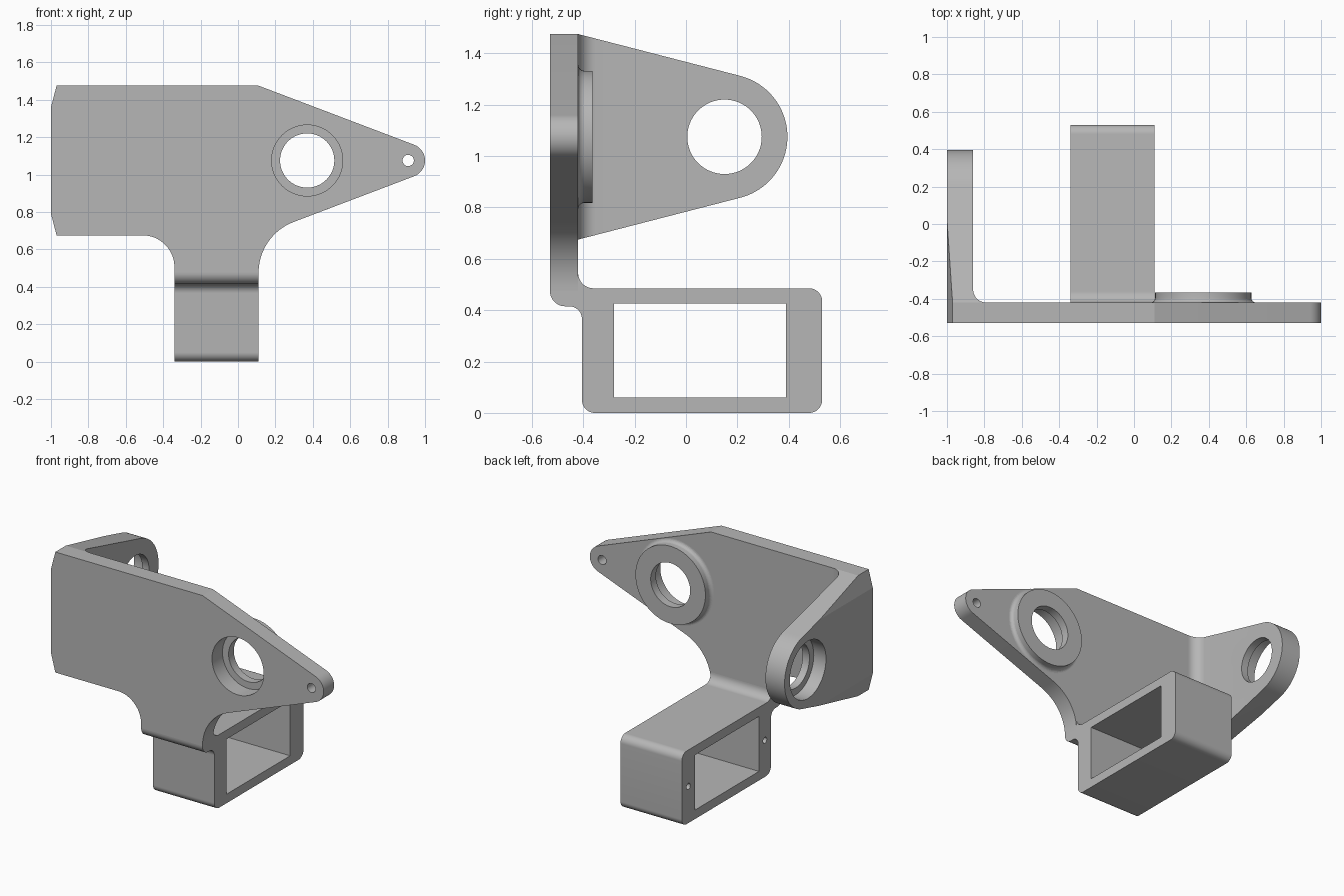
import bpy, bmesh
from math import sin, cos, radians, tau
from mathutils import Vector

default = bpy.data.objects.get("Cube")
if default:
    bpy.data.objects.remove(default, do_unlink=True)

grey = bpy.data.materials.new("plain_grey")
grey.use_nodes = True
grey.diffuse_color = (0.47, 0.47, 0.47, 1)
grey.node_tree.nodes["Principled BSDF"].inputs["Base Color"].default_value = (0.47, 0.47, 0.47, 1)


def arc(cx, cy, r, start, end, steps=12):
    angles = [radians(start + (end - start) * i / steps) for i in range(steps + 1)]
    return [(cx + r * cos(a), cy + r * sin(a)) for a in angles]


def circle(cx, cy, r):
    return arc(cx, cy, r, 0, 360, 64)[:-1]


def finish(name, bm):
    bmesh.ops.remove_doubles(bm, verts=bm.verts, dist=0.0001)
    bmesh.ops.recalc_face_normals(bm, faces=bm.faces)
    mesh = bpy.data.meshes.new(name)
    bm.to_mesh(mesh)
    bm.free()
    mesh.materials.append(grey)
    obj = bpy.data.objects.new(name, mesh)
    bpy.context.collection.objects.link(obj)
    return obj


def prism(name, axis, points, lo, hi):
    """Extrude a closed outline along one axis."""
    place = {"x": lambda a, b: (lo, a, b),
             "y": lambda a, b: (a, lo, b),
             "z": lambda a, b: (a, b, lo)}[axis]
    shift = Vector([(hi - lo) * (axis == k) for k in "xyz"])
    bm = bmesh.new()
    face = bm.faces.new([bm.verts.new(place(*p)) for p in points])
    grown = bmesh.ops.extrude_face_region(bm, geom=[face], use_keep_orig=True)
    moved = [v for v in grown["geom"] if isinstance(v, bmesh.types.BMVert)]
    bmesh.ops.translate(bm, verts=moved, vec=shift)
    return finish(name, bm)


def combine(obj, tool, operation="DIFFERENCE"):
    """Apply a boolean and discard the tool."""
    tool.hide_render = True
    mod = obj.modifiers.new("shape", "BOOLEAN")
    mod.operation, mod.solver, mod.object = operation, "EXACT", tool
    bpy.ops.object.select_all(action="DESELECT")
    bpy.context.view_layer.objects.active = obj
    obj.select_set(True)
    bpy.ops.object.modifier_apply(modifier=mod.name)
    bpy.data.objects.remove(tool, do_unlink=True)


MID = 1.075              # height of the bore axes
FRONT, BACK = -0.53, -0.42
BORE, SEAT = 0.145, 0.19

# Front plate with pointed lug and flared neck
outline = [(-1, 1.36), (-0.97, 1.475), (0.11, 1.475)]
outline += arc(0.91, MID, 0.09, 69.1, -69.1, 16)
outline += arc(0.40, 0.475, 0.29, 110.9, 180, 16)
outline += [(-0.34, 0.475)] + arc(-0.51, 0.505, 0.17, 0, 90, 16)
outline += [(-0.97, 0.675), (-1, 0.79)]
front_plate = prism("front_plate", "y", outline, FRONT, BACK)
combine(front_plate, prism("cutter", "y", circle(0.37, MID, SEAT), -0.6, -0.3))
combine(front_plate, prism("cutter", "y", circle(0.91, MID, 0.03), -0.6, -0.3))

# Bearing boss on the back of the plate, with a filleted foot
section = [(BORE, BACK)] + arc(0.282, -0.395, 0.025, -90, -180, 6)
section += [(0.257, -0.365), (BORE, -0.365)]
bm = bmesh.new()
ring = [bm.verts.new((0.37 + r, y, MID)) for r, y in section]
edges = [bm.edges.new((a, b)) for a, b in zip(ring, ring[1:] + ring[:1])]
bmesh.ops.spin(bm, geom=ring + edges, cent=(0.37, 0, MID), axis=(0, 1, 0),
               angle=tau, steps=64, use_merge=True)
bearing_boss = finish("bearing_boss", bm)

# Side arm: plan shape trimmed by its side outline and the sloped outer edges
plan = [(-1, BACK), (-0.79, BACK)] + arc(-0.79, -0.35, 0.07, 270, 180)
plan += [(-0.86, 0.5), (-1, 0.5)]
side_arm = prism("side_arm", "z", plan, 0.5, 1.6)
tongue = [(-0.42, 0.675), (-0.42, 1.475)] + arc(0.15, MID, 0.245, 75.85, -75.85, 40)
combine(side_arm, prism("cutter", "x", tongue, -1.1, -0.6), "INTERSECT")
trim = [(-1, 1.36), (-0.97, 1.475), (-0.6, 1.6), (-0.6, 0.5), (-0.97, 0.675), (-1, 0.79)]
combine(side_arm, prism("cutter", "y", trim, -0.7, 0.7), "INTERSECT")
combine(side_arm, prism("cutter", "x", circle(0.15, MID, BORE), -1.1, -0.7))
combine(side_arm, prism("cutter", "x", circle(0.15, MID, SEAT), -1.1, -0.91))

# Box bracket with the bent neck that meets the plate
body = [(FRONT, 0.475), (BACK, 0.475)] + arc(-0.36, 0.545, 0.06, 180, 270)
body += arc(0.48, 0.435, 0.05, 90, 0) + arc(0.48, 0.05, 0.05, 0, -90)
body += arc(-0.355, 0.05, 0.05, 270, 180) + arc(-0.455, 0.365, 0.05, 0, 90)
body += arc(-0.47, 0.475, 0.06, 270, 180)[:-1]
box_bracket = prism("box_bracket", "x", body, -0.34, 0.11)
window = [(-0.28, 0.06), (0.39, 0.06), (0.39, 0.425), (-0.28, 0.425)]
combine(box_bracket, prism("cutter", "x", window, -0.5, 0.3))
for y in (-0.342, 0.46):
    combine(box_bracket, prism("cutter", "x", circle(y, 0.243, 0.02), -0.5, -0.2))

# Smooth curved walls, crisp edges
bpy.ops.object.select_all(action="DESELECT")
for part in (front_plate, bearing_boss, side_arm, box_bracket):
    part.select_set(True)
    bpy.context.view_layer.objects.active = part
bpy.ops.object.shade_smooth_by_angle(angle=radians(14))
